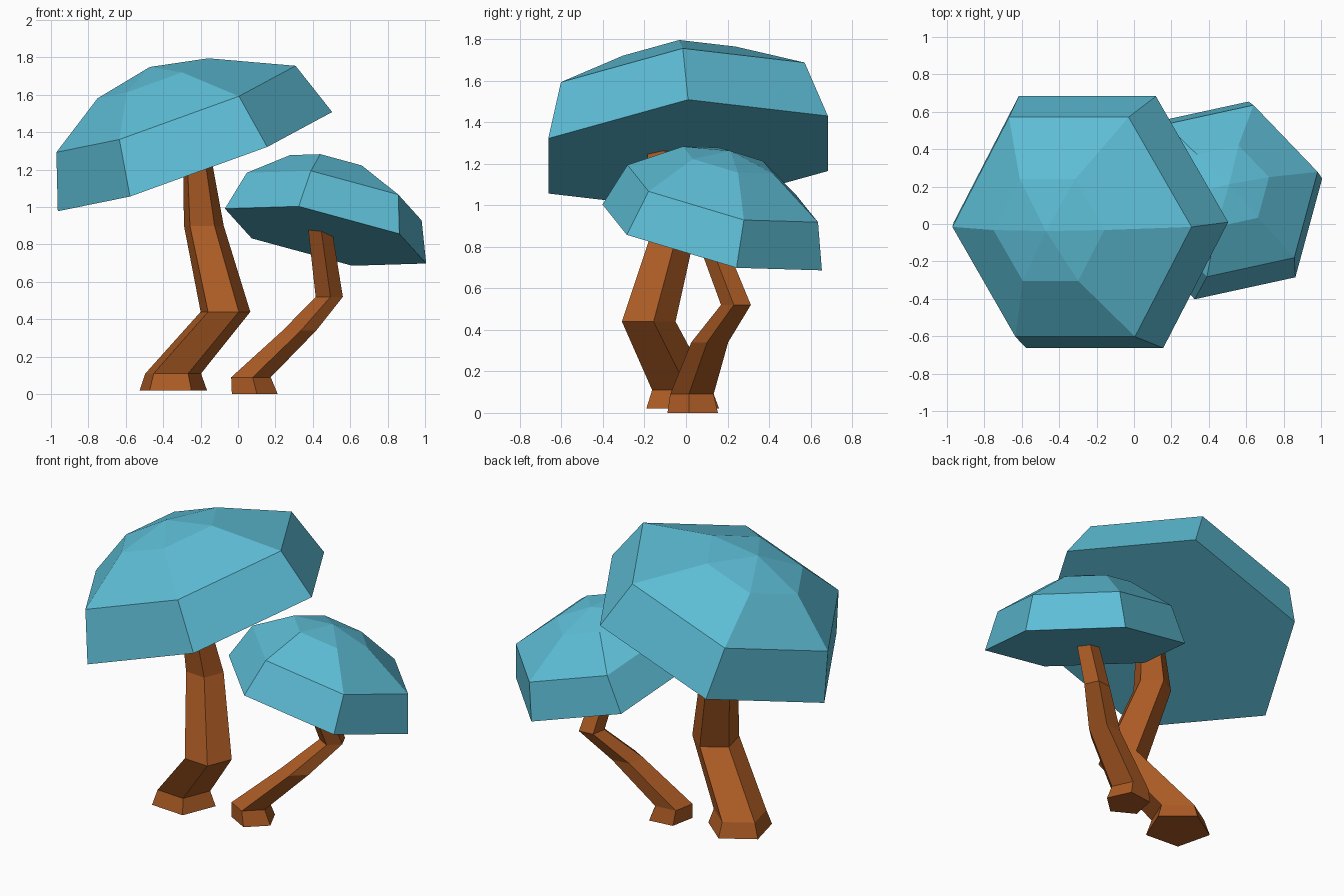
import bpy
import bmesh
from math import cos, sin, radians, tau
from mathutils import Vector

if "Cube" in bpy.data.objects:
    bpy.data.objects.remove(bpy.data.objects["Cube"])


def make_material(name, color):
    mat = bpy.data.materials.new(name)
    mat.use_nodes = True
    mat.diffuse_color = color
    bsdf = mat.node_tree.nodes["Principled BSDF"]
    bsdf.inputs["Base Color"].default_value = color
    bsdf.inputs["Roughness"].default_value = 0.9
    return mat


teal = make_material("teal cap", (0.11, 0.51, 0.67, 1))
brown = make_material("warm brown stalk", (0.41, 0.105, 0.018, 1))


def loft(name, rings, mat, apex=None):
    """Join rings of points with quads, closing the ends flat or at an apex."""
    bm = bmesh.new()
    loops = [[bm.verts.new(p) for p in ring] for ring in rings]
    n = len(loops[0])
    for low, high in zip(loops, loops[1:]):
        for i in range(n):
            j = (i + 1) % n
            bm.faces.new((low[i], low[j], high[j], high[i]))
    bm.faces.new(loops[0][::-1])
    if apex is None:
        bm.faces.new(loops[-1])
    else:
        tip = bm.verts.new(apex)
        for i in range(n):
            bm.faces.new((loops[-1][i], loops[-1][(i + 1) % n], tip))
    bmesh.ops.recalc_face_normals(bm, faces=bm.faces)
    mesh = bpy.data.meshes.new(name)
    bm.to_mesh(mesh)
    bm.free()
    mesh.materials.append(mat)
    obj = bpy.data.objects.new(name, mesh)
    bpy.context.collection.objects.link(obj)
    return obj


def circle(center, u, v, radius, sides, turn=0):
    angles = [turn + tau * i / sides for i in range(sides)]
    return [center + radius * (u * cos(a) + v * sin(a)) for a in angles]


def cap(name, center, axis, side, tiers, tip):
    """Tilted six-sided dome; tiers are (height, radius, sideways shift)."""
    center, n, u = Vector(center), Vector(axis).normalized(), Vector(side)
    u = (u - n * u.dot(n)).normalized()
    v = n.cross(u)
    rings = [circle(center + n * h + u * s, u, v, r, 6) for h, r, s in tiers]
    return loft(name, rings, teal, center + n * tip[0] + u * tip[1])


def stalk(name, sections, turn):
    """Crooked five-sided stem; sections are (x, y, z, radius)."""
    u, v = Vector((1, 0, 0)), Vector((0, 1, 0))
    rings = [circle(Vector(s[:3]), u, v, s[3], 5, radians(turn)) for s in sections]
    return loft(name, rings, brown)


# Large mushroom
cap("large_cap", (-0.23, 0.01, 1.243), (-0.338, -0.085, 0.935), (0.94, 0, 0.34),
    [(0, 0.78, 0), (0.3, 0.68, 0), (0.497, 0.315, -0.06)], (0.56, -0.055))
stalk("large_stalk",
      [(-0.35, -0.03, 0.02, 0.19), (-0.35, -0.03, 0.11, 0.157),
       (-0.07, -0.19, 0.44, 0.14), (-0.185, -0.06, 0.9, 0.112),
       (-0.22, -0.12, 1.26, 0.08)], 14)

# Small mushroom
cap("small_cap", (0.468, 0.126, 0.845), (0.209, 0.229, 0.951), (0.945, 0.206, -0.257),
    [(0, 0.57, 0), (0.222, 0.495, 0), (0.378, 0.235, -0.05)], (0.425, -0.05))
stalk("small_stalk",
      [(0.085, 0.04, 0, 0.13), (0.065, 0.035, 0.09, 0.112),
       (0.325, 0.12, 0.34, 0.095), (0.485, 0.245, 0.52, 0.077),
       (0.435, 0.1, 0.89, 0.067)], -11)
